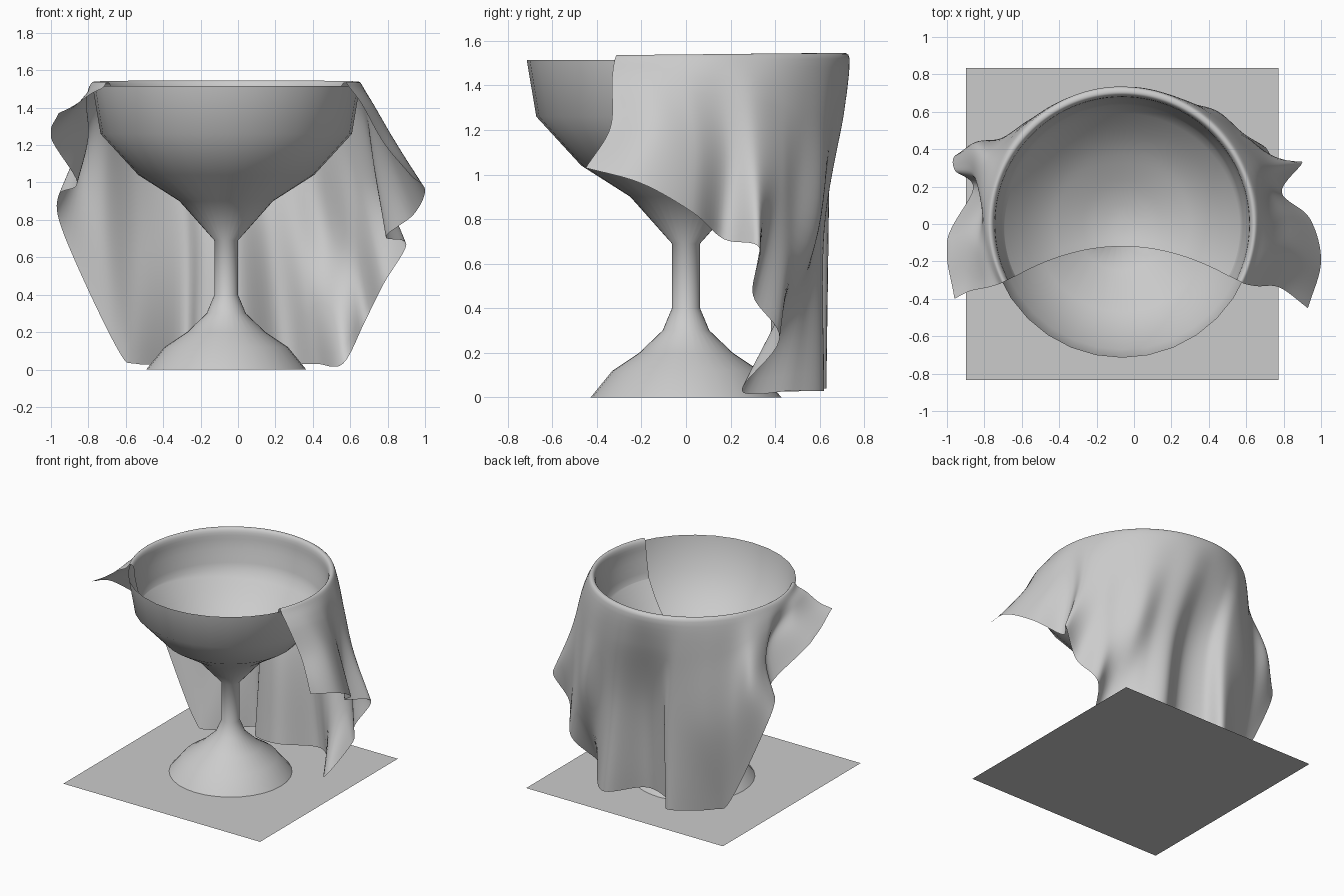
import bpy, math
from mathutils import Vector

if "Cube" in bpy.data.objects:
    bpy.data.objects.remove(bpy.data.objects["Cube"])

CX = -0.063  # goblet axis


def make(name, verts, faces, smooth=True):
    me = bpy.data.meshes.new(name)
    me.from_pydata(verts, [], faces)
    me.update()
    ob = bpy.data.objects.new(name, me)
    bpy.context.collection.objects.link(ob)
    for p in me.polygons:
        p.use_smooth = smooth
    return ob


def grid_faces(cols, rows, closed=False):
    n = cols if closed else cols - 1
    return [(c * rows + r, ((c + 1) % cols) * rows + r,
             ((c + 1) % cols) * rows + r + 1, c * rows + r + 1)
            for c in range(n) for r in range(rows - 1)]


def catmull(pts, t):
    """Point on a smooth curve through pts, t in 0..len-1."""
    i = min(int(t), len(pts) - 2)
    f = t - i
    p1, p2 = pts[i], pts[i + 1]
    p0 = pts[i - 1] if i else p1 * 2 - p2
    p3 = pts[i + 2] if i + 2 < len(pts) else p2 * 2 - p1
    return 0.5 * (2 * p1 + (p2 - p0) * f + (2 * p0 - 5 * p1 + 4 * p2 - p3) * f * f
                  + (3 * p1 - p0 - 3 * p2 + p3) * f ** 3)


# Floor square
make("floor_plane", [(CX - .835, -.835, 0), (CX + .835, -.835, 0),
                     (CX + .835, .835, 0), (CX - .835, .835, 0)], [(0, 1, 2, 3)], False)

# Goblet: one thin turned wall, open at the top and the foot
profile = [(.428, 0), (.33, .12), (.21, .2), (.105, .3), (.063, .4), (.063, .69),
           (.25, .9), (.47, 1.04), (.672, 1.26), (.715, 1.515)]
SEG = 32
verts = [(CX + r * math.cos(2 * math.pi * k / SEG), r * math.sin(2 * math.pi * k / SEG), z)
         for k in range(SEG) for r, z in profile]
make("goblet", verts, grid_faces(SEG, len(profile), True))


def lying_z(r):
    """Height of the cloth lying in the bowl at radius r, softened."""
    prof = [(0, .86), (.12, .875), (.25, .93), (.45, 1.045), (.64, 1.25), (.74, 1.40)]
    total = 0
    for k in range(-4, 5):
        q = abs(r + k * .02)
        for (r0, z0), (r1, z1) in zip(prof, prof[1:]):
            if q <= r1 or r1 == .74:
                total += z0 + (z1 - z0) * (q - r0) / (r1 - r0)
                break
    return total / 9


# Cloth: mid-fall point and hem point of each fold, right front round the back to left front
FOLDS = [
    (.78, -.34, 1.21, .93, -.45, 1.03),
    (.84, -.14, 1.22, 1.0, -.20, .96),
    (.82, .04, 1.14, .94, .03, .83),
    (.73, .19, 1.08, .79, .17, .71),
    (.75, .32, 1.03, .90, .33, .67),
    (.66, .42, .92, .78, .30, .46),
    (.59, .48, .75, .68, .42, .26),
    (.47, .57, .68, .56, .25, .03),
    (.32, .58, .70, .42, .48, .03),
    (.16, .62, .75, .25, .62, .03),
    (-.02, .53, .75, .02, .45, .06),
    (-.19, .56, .78, -.20, .50, .04),
    (-.30, .64, .75, -.29, .63, .04),
    (-.53, .56, .70, -.54, .42, .03),
    (-.70, .46, .78, -.65, .38, .12),
    (-.85, .43, 1.06, -.93, .38, .72),
    (-.87, .28, 1.16, -.96, .29, .93),
    (-.80, .16, 1.24, -.86, .19, 1.0),
    (-.89, -.07, 1.36, -1.0, -.09, 1.24),
    (-.88, -.36, 1.41, -.96, -.40, 1.37),
]
mids = [Vector(f[:3]) for f in FOLDS]
hems = [Vector(f[3:]) for f in FOLDS]
STEP, IN, OUT = 8, 18, 36
last = len(FOLDS) - 1
cols = last * STEP + 1
axis = Vector((CX, 0, 0))
verts = []
for c in range(cols):
    t = c / STEP
    u = t / last
    a = math.radians(-26 + 232 * u)
    d = Vector((math.cos(a), math.sin(a), 0))
    # inside the bowl, from the front edge to the wall
    ex = .57 * math.cos(math.pi * u)
    edge = Vector((ex, -.12 - .16 * (ex / .57) ** 2, 0))
    for i in range(IN):
        p = edge.lerp(d * .635, i / (IN - 1))
        verts.append(axis + Vector((p.x, p.y, lying_z(p.length))))
    # up the wall, over the rim and down the outside
    lift = .01 * math.sin(math.pi * u)
    ring = [(.635, lying_z(.635)), (.672, 1.42), (.683, 1.51 + lift),
            (.708, 1.536 + lift), (.735, 1.505)]
    path = [axis + d * r + Vector((0, 0, z)) for r, z in ring]
    mid = catmull(mids, t)
    path.append(path[-1].lerp(mid, .3) + d * .012)
    path += [mid, catmull(hems, t)]
    for i in range(1, OUT + 1):
        s = i / OUT
        k = s * 10 if s < .5 else 5 + (s - .5) * 4
        p = catmull(path, k)
        p.z = max(p.z, .015)
        p.x = max(-1, min(1, p.x))
        verts.append(p)
make("draped_cloth", verts, grid_faces(cols, IN + OUT))
